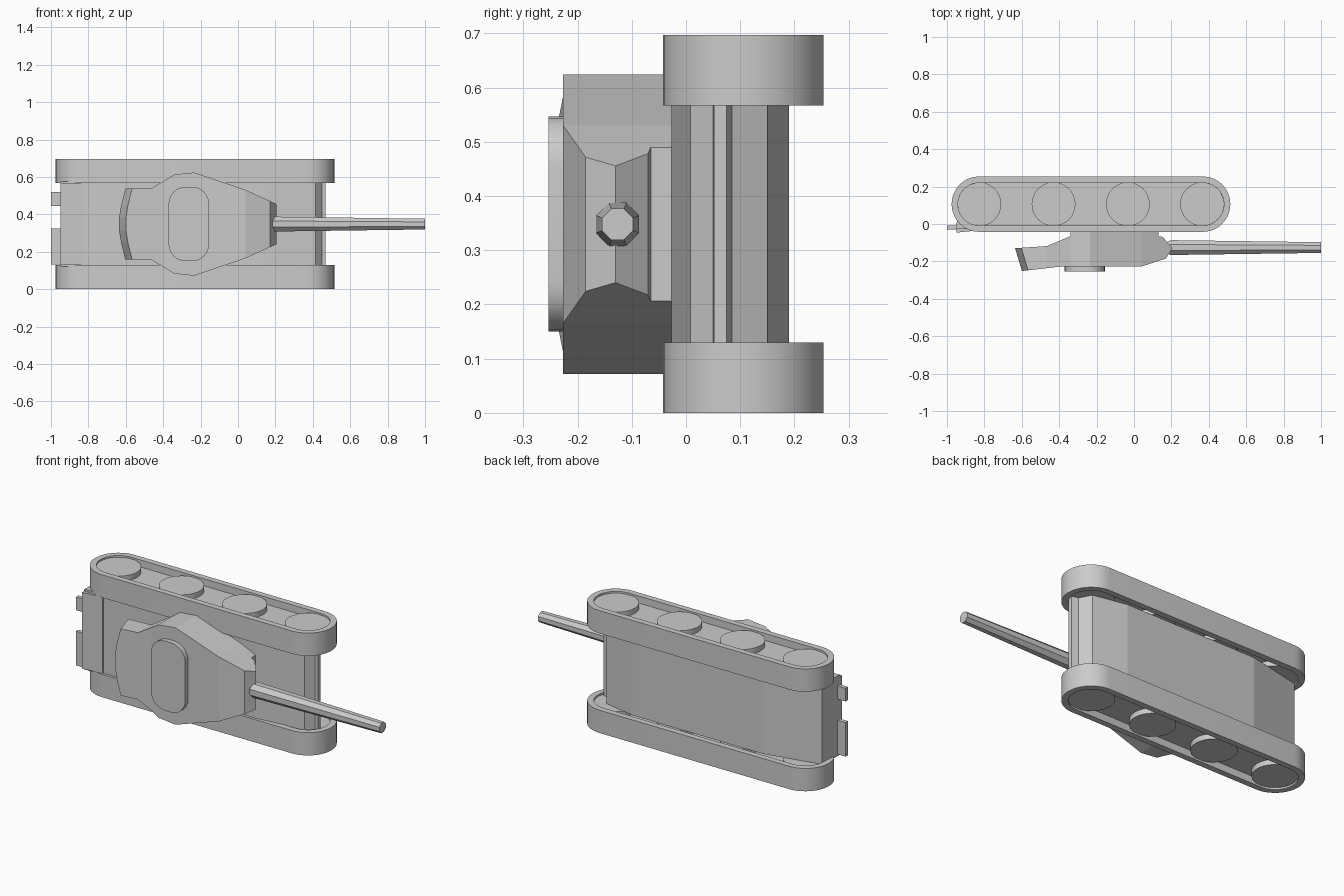
import bpy, bmesh, math

if "Cube" in bpy.data.objects:
    bpy.data.objects.remove(bpy.data.objects["Cube"])

MID = 0.348  # centre of the width (z)


def finish(name, bm, smooth=True):
    bmesh.ops.recalc_face_normals(bm, faces=bm.faces)
    me = bpy.data.meshes.new(name)
    bm.to_mesh(me)
    bm.free()
    ob = bpy.data.objects.new(name, me)
    bpy.context.collection.objects.link(ob)
    bpy.ops.object.select_all(action='DESELECT')
    ob.select_set(True)
    bpy.context.view_layer.objects.active = ob
    if smooth:
        bpy.ops.object.shade_smooth_by_angle(angle=math.radians(20))
    return ob


def prism(pts, axis, lo, hi):
    """Extrude a profile: axis 'z' takes (x, y) points, axis 'y' takes (x, z) points."""
    bm = bmesh.new()
    place = (lambda a, b, h: (a, b, h)) if axis == 'z' else (lambda a, b, h: (a, h, b))
    low = [bm.verts.new(place(a, b, lo)) for a, b in pts]
    top = [bm.verts.new(place(a, b, hi)) for a, b in pts]
    bm.faces.new(low)
    bm.faces.new(top)
    n = len(pts)
    for i in range(n):
        j = (i + 1) % n
        bm.faces.new((low[i], low[j], top[j], top[i]))
    bmesh.ops.recalc_face_normals(bm, faces=bm.faces)
    return bm


def rounded(x0, x1, y0, y1, r, seg):
    pts = []
    for k, (cx, cy) in enumerate([(x1 - r, y1 - r), (x0 + r, y1 - r), (x0 + r, y0 + r), (x1 - r, y0 + r)]):
        for i in range(seg + 1):
            a = math.pi / 2 * (k + i / seg)
            pts.append((cx + r * math.cos(a), cy + r * math.sin(a)))
    return pts


# Tracks with recessed sides, and four wheels in each
for side, z0 in (("lower", 0.0), ("upper", 0.567)):
    bm = prism(rounded(-0.975, 0.515, -0.042, 0.254, 0.147, 10), 'z', z0, z0 + 0.13)
    caps = [f for f in bm.faces if len(f.verts) > 4]
    bmesh.ops.inset_individual(bm, faces=caps, thickness=0.034, depth=0)
    bm.normal_update()
    caps = [f for f in bm.faces if len(f.verts) > 4]
    bmesh.ops.inset_individual(bm, faces=caps, thickness=0.0005, depth=-0.04)
    finish(side + "_track", bm)
    for i in range(4):
        cx = -0.827 + 0.397 * i
        circle = [(cx + 0.117 * math.cos(t * math.pi / 16), 0.106 + 0.117 * math.sin(t * math.pi / 16))
                  for t in range(32)]
        finish(f"{side}_wheel_{i + 1}", prism(circle, 'z', z0 + 0.01, z0 + 0.12))

# Hull
hull = [(-0.95, -0.027), (0.13, -0.027), (0.415, 0.008), (0.45, 0.05), (0.468, 0.052), (0.468, 0.075),
        (0.43, 0.085), (0.395, 0.15), (0.2, 0.19), (-0.62, 0.19), (-0.94, 0.12)]
finish("hull", prism(hull, 'z', 0.12, 0.577), False)

# Rear deck plate and rear tabs
deck = [(-0.95, -0.046), (-0.83, -0.034), (-0.83, -0.02), (-0.91, 0.0), (-0.95, -0.02)]
finish("rear_deck", prism(deck, 'z', 0.131, 0.566), False)
for name, za, zb in (("wide_tab", 0.131, 0.325), ("narrow_tab", 0.445, 0.52)):
    tab = [(-1.0, -0.03), (-0.94, -0.03), (-0.94, -0.008), (-1.0, -0.008)]
    finish(name, prism(tab, 'z', za, zb), False)

# Turret: plan shape intersected with side profile
half = [(0.25, 0.087), (0.04, 0.183), (-0.235, 0.276), (-0.34, 0.265), (-0.465, 0.19),
        (-0.6, 0.19), (-0.623, 0.1), (-0.634, 0.035)]
plan = [(x, MID + d) for x, d in half] + [(x, MID - d) for x, d in reversed(half)]
bm = prism(plan, 'y', -0.3, 0.0)
for v in bm.verts:
    if v.co.x < -0.55:  # leaning back wall
        v.co.x -= 0.3 * (v.co.y + 0.135)
turret = finish("turret", bm, False)
profile = [(-0.34, -0.02), (-0.34, -0.065), (-0.465, -0.118), (-0.75, -0.137), (-0.75, -0.275),
           (-0.605, -0.252), (-0.465, -0.236), (-0.39, -0.227), (0.04, -0.227), (0.17, -0.185),
           (0.205, -0.13), (0.155, -0.07), (0.13, -0.065), (0.13, -0.02)]
cutter = finish("turret_profile_cutter", prism(profile, 'z', -0.1, 0.8), False)
mod = turret.modifiers.new("profile", 'BOOLEAN')
mod.operation = 'INTERSECT'
mod.solver = 'EXACT'
mod.object = cutter
bpy.context.view_layer.objects.active = turret
bpy.ops.object.modifier_apply(modifier=mod.name)
bpy.data.objects.remove(cutter)

# Roof hatch
finish("roof_hatch", prism(rounded(-0.371, -0.155, 0.15, 0.547, 0.09, 6), 'y', -0.254, -0.21))

# Gun barrel: eight-sided, tapering
bm = bmesh.new()
rings = []
for x, r in ((0.17, 0.028), (0.195, 0.043), (1.0, 0.031)):
    rings.append([bm.verts.new((x, -0.126 + r * math.cos(math.pi * (k + 0.5) / 4),
                                MID + r * math.sin(math.pi * (k + 0.5) / 4))) for k in range(8)])
for a, b in zip(rings, rings[1:]):
    for k in range(8):
        j = (k + 1) % 8
        bm.faces.new((a[k], a[j], b[j], b[k]))
bm.faces.new(rings[0])
bm.faces.new(rings[-1])
finish("gun_barrel", bm, False)
